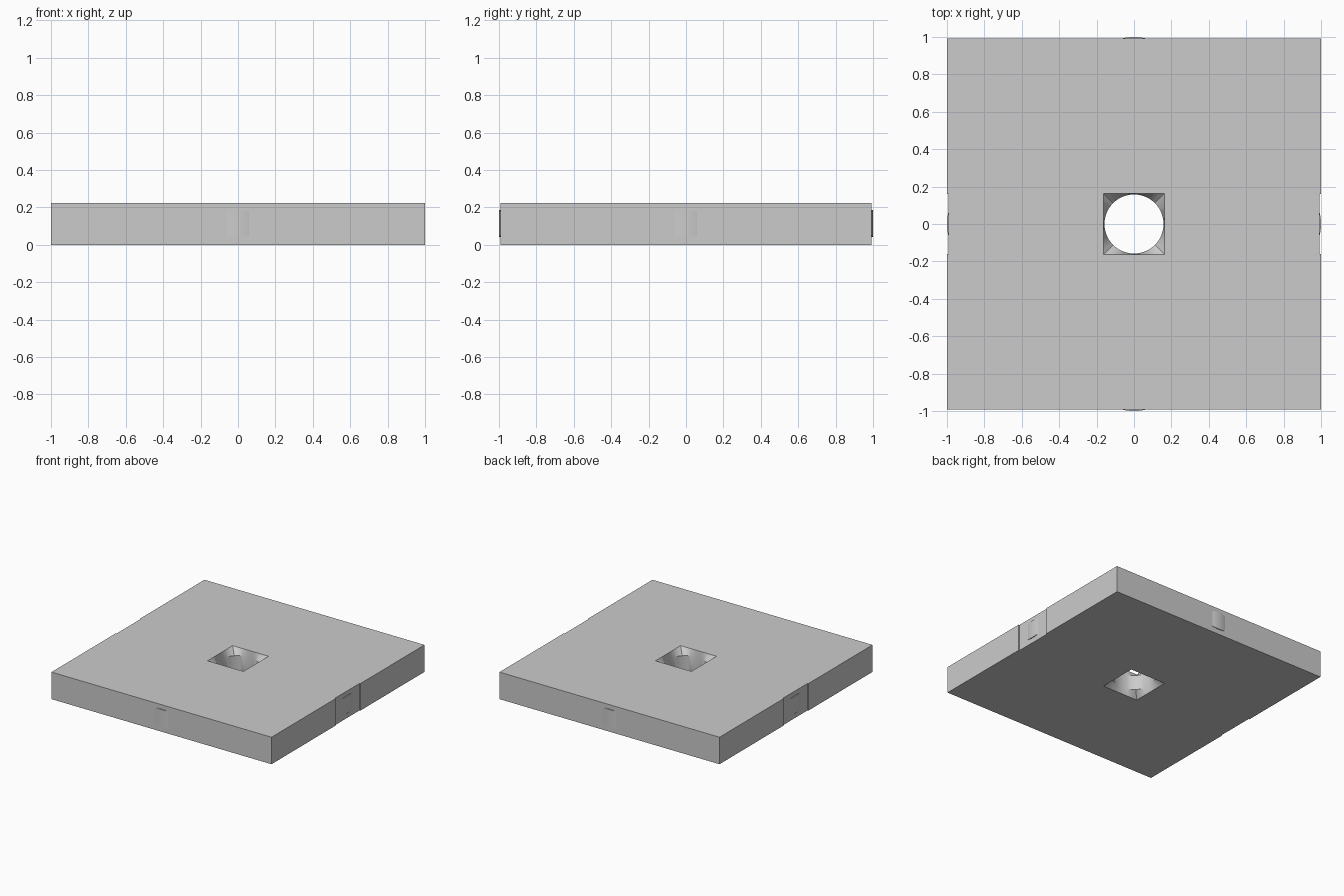
import bpy, bmesh, math
from mathutils import Matrix

if "Cube" in bpy.data.objects:
    bpy.data.objects.remove(bpy.data.objects["Cube"])

H = 0.222      # plate thickness
FACE = 0.993   # plane the side bosses sit on


def make(name, bm):
    bmesh.ops.recalc_face_normals(bm, faces=bm.faces)
    me = bpy.data.meshes.new(name)
    bm.to_mesh(me)
    bm.free()
    ob = bpy.data.objects.new(name, me)
    bpy.context.collection.objects.link(ob)
    return ob


def box(name, size, loc):
    bm = bmesh.new()
    bmesh.ops.create_cube(bm, size=1, matrix=Matrix.Translation(loc) @ Matrix.Diagonal((*size, 1)))
    return make(name, bm)


def loft(bm, rings):
    rings = [[bm.verts.new(p) for p in r] for r in rings]
    n = len(rings[0])
    for a, b in zip(rings, rings[1:]):
        for i in range(n):
            j = (i + 1) % n
            bm.faces.new((a[i], a[j], b[j], b[i]))
    bm.faces.new(rings[0])
    bm.faces.new(rings[-1])


# central hole: square mouths narrowing to a round bore
def hole_ring(z, r, square, n=64):
    pts = []
    for i in range(n):
        a = 2 * math.pi * i / n
        c, s = math.cos(a), math.sin(a)
        k = r / max(abs(c), abs(s)) if square else r
        pts.append((k * c, k * s, z))
    return pts


bm = bmesh.new()
loft(bm, [hole_ring(-0.05, 0.163, True), hole_ring(0, 0.163, True),
          hole_ring(0.05, 0.158, False), hole_ring(H - 0.05, 0.158, False),
          hole_ring(H, 0.163, True), hole_ring(H + 0.05, 0.163, True)])
cutters = [make("hole_cutter", bm)]

# shallow full-height recesses on the left and right sides
for s in (-1, 1):
    cutters.append(box("recess_cutter", (0.1, 0.32, 0.5), (s * (FACE + 0.05), 0, H / 2)))

# plate
plate = box("plate", (2, 2 * FACE, H), (0, 0, H / 2))
bpy.context.view_layer.objects.active = plate
plate.select_set(True)
for c in cutters:
    m = plate.modifiers.new("cut", 'BOOLEAN')
    m.operation = 'DIFFERENCE'
    m.solver = 'EXACT'
    m.object = c
    bpy.ops.object.modifier_apply(modifier=m.name)
    bpy.data.objects.remove(c)
bpy.ops.object.shade_smooth_by_angle(angle=math.radians(20))


# low curved boss in the middle of every side
def boss(name, turn):
    bm = bmesh.new()
    n = 12
    rows = []
    for i in range(n + 1):
        t = 2 * i / n - 1
        x, out = 0.06 * t, FACE + 0.007 * (1 - t * t)
        half = 0.066 + 0.006 * (1 - t * t)
        z0, z1 = H / 2 + 0.003 - half, H / 2 + 0.003 + half
        rows.append([(x, -0.98, z0), (x, -out, z0), (x, -out, z1), (x, -0.98, z1)])
    loft(bm, rows)
    bmesh.ops.rotate(bm, verts=bm.verts, cent=(0, 0, 0), matrix=Matrix.Rotation(turn, 3, 'Z'))
    ob = make(name, bm)
    bpy.ops.object.select_all(action='DESELECT')
    ob.select_set(True)
    bpy.context.view_layer.objects.active = ob
    bpy.ops.object.shade_smooth_by_angle(angle=math.radians(30))


for i, side in enumerate(("front", "right", "back", "left")):
    boss(side + "_boss", i * math.pi / 2)
